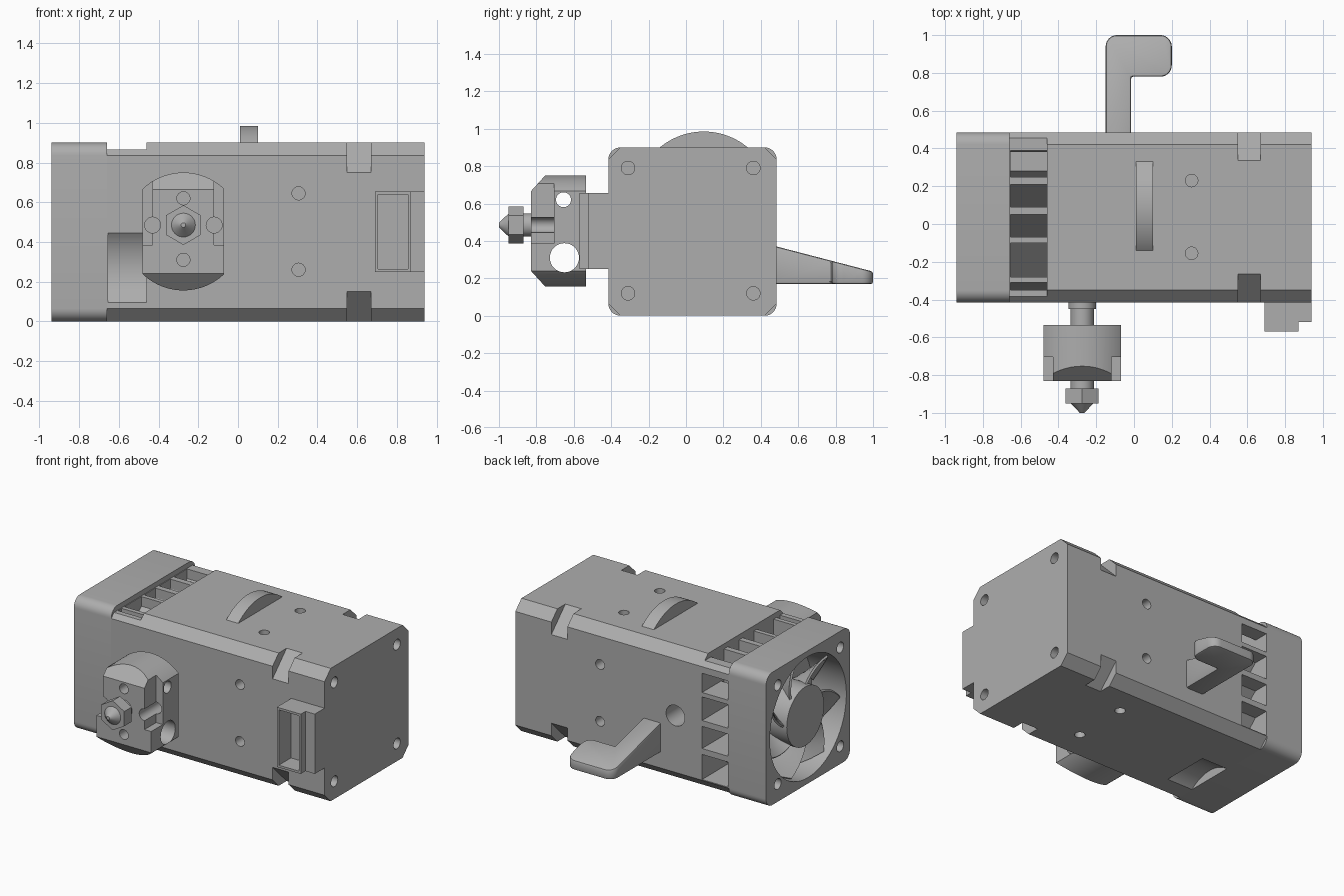
import bpy, bmesh
from math import sin, cos, pi, radians
from mathutils import Vector

if "Cube" in bpy.data.objects:
    bpy.data.objects.remove(bpy.data.objects["Cube"])

grey = bpy.data.materials.new("plain grey")
grey.use_nodes = True
grey.diffuse_color = (0.42, 0.42, 0.42, 1)
grey.node_tree.nodes["Principled BSDF"].inputs["Base Color"].default_value = (0.42, 0.42, 0.42, 1)


def place(axis, u, v, w):
    return {"x": (w, u, v), "y": (u, w, v), "z": (u, v, w)}[axis]


def finish(name, bm):
    bmesh.ops.recalc_face_normals(bm, faces=bm.faces)
    mesh = bpy.data.meshes.new(name)
    bm.to_mesh(mesh)
    bm.free()
    mesh.materials.append(grey)
    ob = bpy.data.objects.new(name, mesh)
    bpy.context.collection.objects.link(ob)
    return ob


def prism(name, pts, axis, lo, hi, taper=1.0):
    """Extrude a 2D outline along an axis, optionally scaling the far end."""
    bm = bmesh.new()
    cu = sum(p[0] for p in pts) / len(pts)
    cv = sum(p[1] for p in pts) / len(pts)
    a = [bm.verts.new(place(axis, u, v, lo)) for u, v in pts]
    b = [bm.verts.new(place(axis, cu + (u - cu) * taper, cv + (v - cv) * taper, hi)) for u, v in pts]
    bm.faces.new(a)
    bm.faces.new(b)
    for i in range(len(pts)):
        j = (i + 1) % len(pts)
        bm.faces.new((a[i], a[j], b[j], b[i]))
    return finish(name, bm)


def ring(u, v, r, n=32, start=0.0):
    return [(u + r * cos(start + 2 * pi * i / n), v + r * sin(start + 2 * pi * i / n)) for i in range(n)]


def rect(u0, u1, v0, v1):
    return [(u0, v0), (u1, v0), (u1, v1), (u0, v1)]


def rounded(u0, u1, v0, v1, r, steps):
    pts = []
    corners = [(u1 - r, v1 - r), (u0 + r, v1 - r), (u0 + r, v0 + r), (u1 - r, v0 + r)]
    for k, (u, v) in enumerate(corners):
        for i in range(steps + 1):
            a = pi / 2 * (k + i / steps)
            pts.append((u + r * cos(a), v + r * sin(a)))
    return pts


def bake(ob):
    dg = bpy.context.evaluated_depsgraph_get()
    mesh = bpy.data.meshes.new_from_object(ob.evaluated_get(dg))
    ob.modifiers.clear()
    ob.data = mesh


def carve(ob, cutters):
    for c in cutters:
        m = ob.modifiers.new("cut", "BOOLEAN")
        m.operation, m.solver, m.object = "DIFFERENCE", "EXACT", c
    bake(ob)
    for c in cutters:
        bpy.data.objects.remove(c)


def cut(pts, axis, lo, hi):
    ob = prism("cutter", pts, axis, lo, hi)
    ob.hide_render = True
    return ob


Y0, Y1, Z1 = -0.415, 0.485, 0.9
SCREWS = [(y, z) for y in (-0.31, 0.36) for z in (0.12, 0.79)]

# Main body with chamfered long edges
body = prism("motor_body", rounded(Y0, Y1, 0, Z1, 0.065, 1), "x", -0.66, 0.94)
cuts = [cut(ring(y, z, 0.036), "x", 0.78, 1.0) for y, z in SCREWS]
# Mounting holes on the four long sides
for d in (0.645, 0.26):
    cuts += [cut(ring(0.305, d, 0.033), "y", -0.5, -0.3), cut(ring(0.305, d, 0.033), "y", 0.37, 0.6)]
for d in (0.23, -0.155):
    cuts += [cut(ring(0.305, d, 0.033), "z", 0.8, 1.0), cut(ring(0.305, d, 0.033), "z", -0.1, 0.1)]
cuts.append(cut(ring(-0.26, 0.45, 0.07), "y", 0.2, 0.6))
# Diagonal notches across the long edges
for y, sy in ((Y0, 1), (Y1, -1)):
    for z, sz in ((0, 1), (Z1, -1)):
        tri = [(y - sy * 0.1, z - sz * 0.1), (y + sy * 0.25, z - sz * 0.1), (y - sy * 0.1, z + sz * 0.25)]
        cuts.append(cut(tri, "x", 0.55, 0.67))
# Cooling vents with sloping floors, on the top and the back
cuts.append(cut(rect(-0.6, 0.6, 0.865, 1.0), "x", -0.661, -0.46))
for lo, hi in ((0.25, 0.39), (0.09, 0.21), (-0.07, 0.05), (-0.28, -0.10), (-0.35, -0.31)):
    cuts.append(cut([(lo, 1), (hi, 1), (hi, 0.8), (lo, 0.62)], "x", -0.655, -0.46))
for lo, hi in ((0.66, 0.79), (0.47, 0.63), (0.28, 0.43), (0.07, 0.24)):
    cuts.append(cut([(0.6, lo), (0.6, hi), (0.38, hi), (0.2, lo)], "x", -0.655, -0.46))
# Curved air outlets on the front and the underside
cuts.append(cut(ring(-0.64, 0.27, 0.285, 64), "x", -0.655, -0.46))
cuts.append(cut(ring(-0.06, -0.2, 0.26, 64), "x", -0.655, -0.46))
carve(body, cuts)

# Fan housing with round corners and a bore
housing = prism("fan_housing", rounded(Y0, Y1, 0, Z1, 0.065, 8), "x", -0.94, -0.66)
carve(housing, [cut(ring(0.035, 0.45, 0.41, 64), "x", -1.0, -0.68)]
      + [cut(ring(y, z, 0.036), "x", -1.0, -0.8) for y, z in SCREWS])
hub = prism("fan_hub", ring(0.035, 0.45, 0.2, 48), "x", -0.92, -0.67)

# Seven swept and twisted fan blades
bm = bmesh.new()
for k in range(7):
    grid = []
    for i in range(7):
        r = 0.19 + 0.21 * i / 6
        row = []
        for j in range(5):
            a = 2 * pi * k / 7 + radians(30) * i / 6 + radians(42) * j / 4
            row.append(bm.verts.new((-0.9 + 0.2 * j / 4, 0.035 + r * cos(a), 0.45 + r * sin(a))))
        grid.append(row)
    for i in range(6):
        for j in range(4):
            bm.faces.new((grid[i][j], grid[i + 1][j], grid[i + 1][j + 1], grid[i][j + 1]))
blades = finish("fan_blades", bm)
blades.modifiers.new("thickness", "SOLIDIFY").thickness = 0.014
bake(blades)

# Thumb wheel showing through the top
wheel = prism("thumb_wheel", ring(0.095, 0.618, 0.367, 96), "x", 0.01, 0.10)

# Socket on the front
socket = prism("socket", rect(0.69, 0.87, 0.25, 0.655), "y", -0.57, -0.41)
carve(socket, [cut(rect(0.705, 0.857, 0.265, 0.64), "y", -0.7, -0.44)])
socket_base = prism("socket_base", rect(0.87, 0.94, 0.25, 0.655), "y", -0.52, -0.41)

# Lever: bent arm with a sloping top
arc = rounded(-0.15, 0.2, 0.78, 1.0, 0.06, 8)
outline = arc[:18] + [(-0.15, 0.47), (-0.015, 0.47), (-0.015, 0.78)] + arc[27:]
lever = prism("lever", outline, "z", 0.17, 0.5)
bm = bmesh.new()
bm.from_mesh(lever.data)
res = bmesh.ops.bisect_plane(bm, geom=bm.verts[:] + bm.edges[:] + bm.faces[:],
                             plane_co=Vector((0, 0.485, 0.37)),
                             plane_no=Vector((0, 0.26, 1)), clear_outer=True)
bmesh.ops.contextual_create(bm, geom=[e for e in res["geom_cut"] if isinstance(e, bmesh.types.BMEdge)])
bmesh.ops.recalc_face_normals(bm, faces=bm.faces)
bm.to_mesh(lever.data)
bm.free()
bevel = lever.modifiers.new("edge", "BEVEL")
bevel.width, bevel.segments, bevel.angle_limit = 0.012, 2, radians(50)
bake(lever)

# Heater block: round, flattened at the sides, bevelled above and below
NX, NZ = -0.275, 0.485
heater = prism("heater_block", ring(NX, 0.453, 0.297, 96), "y", -0.83, -0.535)
cuts = [cut(rect(-0.8, -0.48, 0, 1), "y", -1, -0.4), cut(rect(-0.07, 0.3, 0, 1), "y", -1, -0.4)]
for s in (1, -1):
    tri = [(-0.75, 0.453 + s * 0.3), (-0.85, 0.453 + s * 0.19), (-0.85, 0.453 + s * 0.3)]
    cuts.append(cut(tri, "x", -0.7, 0.1))
# Side steps, screw grooves and holes
for x, s in ((-0.43, -1), (-0.12, 1)):
    u = sorted((x, x + s * 0.1))
    cuts.append(cut(rect(u[0], u[1], 0.385, 0.71), "y", -0.9, -0.705))
    cuts.append(cut(ring(x, NZ, 0.04), "y", -0.9, -0.6))
cuts += [cut(ring(-0.655, 0.62, 0.04), "x", -0.7, 0.1), cut(ring(-0.65, 0.31, 0.078), "x", -0.7, 0.1)]
cuts += [cut(ring(NX, z, 0.033), "y", -0.9, -0.74) for z in (0.62, 0.31)]
carve(heater, cuts)

# Heat break, nozzle neck, hexagon and tip
heat_break = prism("heat_break", ring(NX, NZ, 0.062), "y", -0.54, -0.40)
collar = prism("heat_break_collar", ring(NX, NZ, 0.073), "y", -0.45, -0.40)
neck = prism("nozzle_neck", ring(NX, NZ, 0.062), "y", -0.88, -0.82)
hexagon = prism("nozzle_hexagon", ring(NX, NZ, 0.1, 6, pi / 6), "y", -0.95, -0.87)
tip = prism("nozzle_tip", ring(NX, NZ, 0.065), "y", -0.945, -1.0, 0.18)

# Smooth the curves and keep the corners sharp
bpy.ops.object.select_all(action="DESELECT")
for ob in (body, housing, hub, blades, wheel, lever, heater, heat_break, collar, neck, hexagon, tip):
    ob.select_set(True)
    bpy.context.view_layer.objects.active = ob
bpy.ops.object.shade_smooth_by_angle(angle=radians(30))
